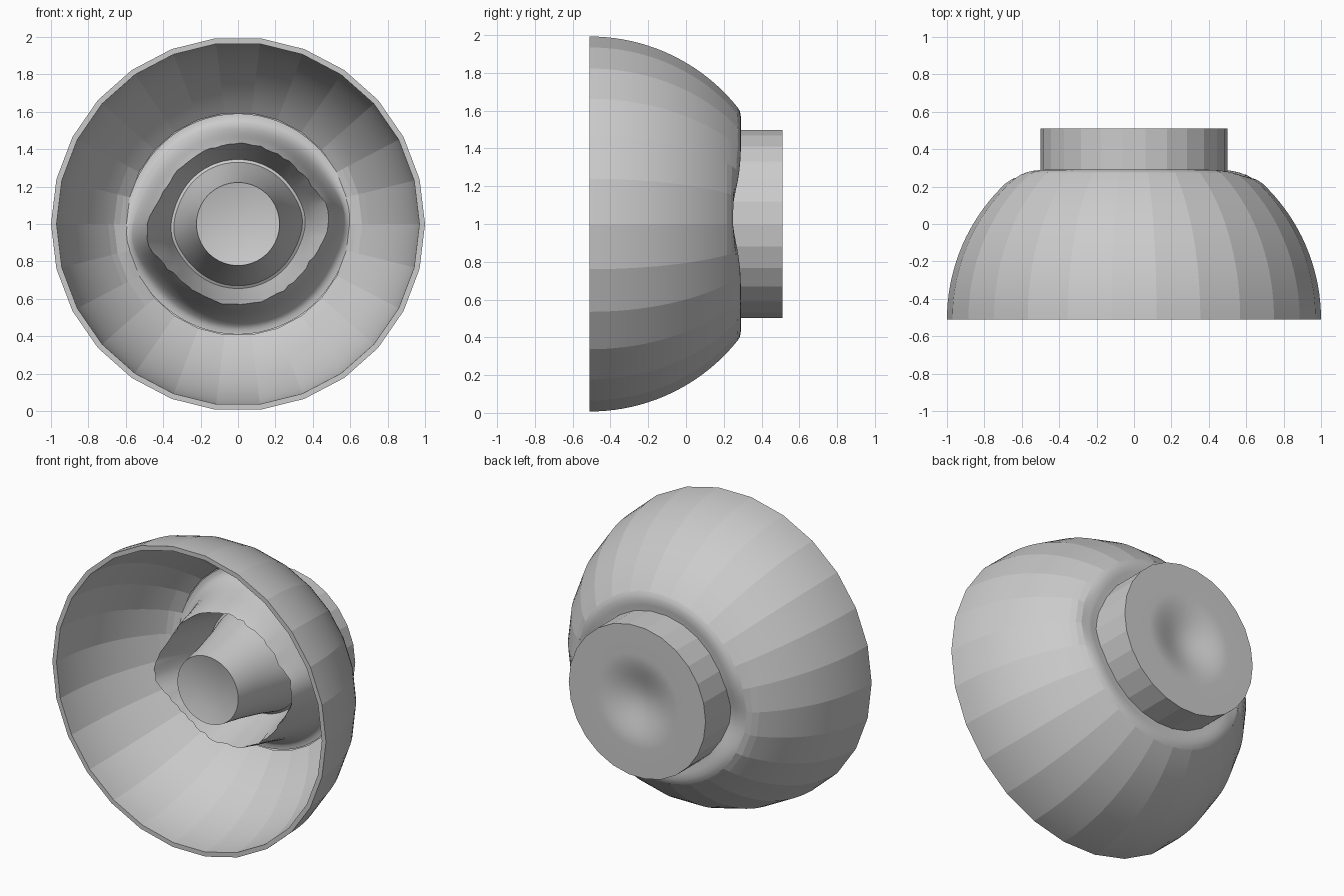
import bpy, bmesh, math, random

if "Cube" in bpy.data.objects:
    bpy.data.objects.remove(bpy.data.objects["Cube"])

random.seed(4)
CZ = 1.0        # height of the bowl axis, which runs along y
SIDES = 26


def lathe(name, profile, sides, angle, warp=None):
    """Revolve (radius, y) points about the y axis; warp adjusts each (r, y, theta)."""
    bm = bmesh.new()
    rings = []
    for r, y in profile:
        ring = []
        for j in range(sides):
            t = 2 * math.pi * j / sides
            rr, yy = warp(r, y, t) if warp else (r, y)
            ring.append(bm.verts.new((rr * math.cos(t), yy, CZ + rr * math.sin(t))))
        rings.append(ring)
    for a, b in zip(rings, rings[1:]):
        for j in range(sides):
            k = (j + 1) % sides
            bm.faces.new((a[j], b[j], b[k], a[k]))
    bmesh.ops.remove_doubles(bm, verts=bm.verts, dist=1e-5)
    me = bpy.data.meshes.new(name)
    bm.to_mesh(me)
    bm.free()
    ob = bpy.data.objects.new(name, me)
    bpy.context.collection.objects.link(ob)
    bpy.ops.object.select_all(action='DESELECT')
    ob.select_set(True)
    bpy.context.view_layer.objects.active = ob
    bpy.ops.object.shade_smooth_by_angle(angle=math.radians(angle))
    return ob


def side_bump(t):
    """Strength of the bulges on the right and lower left sides."""
    def bump(c, w):
        d = math.atan2(math.sin(t - c), math.cos(t - c))
        return math.exp(-(d / w) ** 2)
    return bump(0.08, 0.35) + bump(math.pi + 0.15, 0.35)


def arc(radius, y_end, n):
    """Points on a sphere centred at the rim plane, from the rim to y_end."""
    a_end = math.asin((y_end + 0.51) / radius)
    return [(radius * math.cos(a_end * i / n), -0.51 + radius * math.sin(a_end * i / n))
            for i in range(n + 1)]


def sag(r, y, t):
    """Lower the narrow end of the shell a little at the two sides."""
    if y > 0.1:
        y -= 0.045 * side_bump(t) * max(0, min(1, (0.67 - r) / 0.08))
    return r, y


# Bowl shell: inner wall, rim, outer wall
bowl = lathe("bowl", arc(0.97, 0.255, 20)[::-1] + arc(1.0, 0.275, 20), SIDES, 5, sag)

# Soft shoulder between the bowl and the base
shoulder = lathe("shoulder", [(0.62, 0.272), (0.6, 0.284), (0.58, 0.289), (0.56, 0.291),
                              (0.54, 0.29), (0.52, 0.287), (0.49, 0.285)], 78, 40, sag)

# Base with a soft dent in its back face
DENT, N = 0.31, 14
dent = [(DENT * (1 - i / N), 0.51 - 0.03 * (1 - math.cos(math.pi * i / N)))
        for i in range(N + 1)]
base = lathe("base", [(0.5, 0.22), (0.5, 0.51), (0.42, 0.51)] + dent, SIDES, 12)


# Raised inner ridge around a central cone with a shallow dished top
def core_warp(r, y, t):
    b = side_bump(t)
    if r >= 0.54:               # keep the foot of the ridge on the bowl wall
        r += 0.035 * b
        y -= 0.04 * b
    elif r > 0.4:
        r += 0.06 * b
    elif r > 0.3:
        r += 0.015 * b
    if y == RIDGE_Y:            # ragged crest, reaching further forward on the left
        y += random.uniform(-0.012, 0.012) - (0.05 * b if math.cos(t) < 0 else 0)
        r += random.uniform(-0.006, 0.006)
    return r, y


RIDGE_Y = -0.13
core_profile = [(0, -0.285), (0.12, -0.29), (0.222, -0.315), (0.25, -0.14), (0.29, 0.05),
                (0.33, 0.2), (0.345, 0.21), (0.37, 0.12), (0.40, 0.0), (0.43, RIDGE_Y),
                (0.445, -0.08), (0.465, 0.02), (0.485, 0.11), (0.51, 0.19),
                (0.54, 0.24), (0.565, 0.256), (0.59, 0.257)]
core = lathe("inner_cone_and_ridge", core_profile, 78, 35, core_warp)
